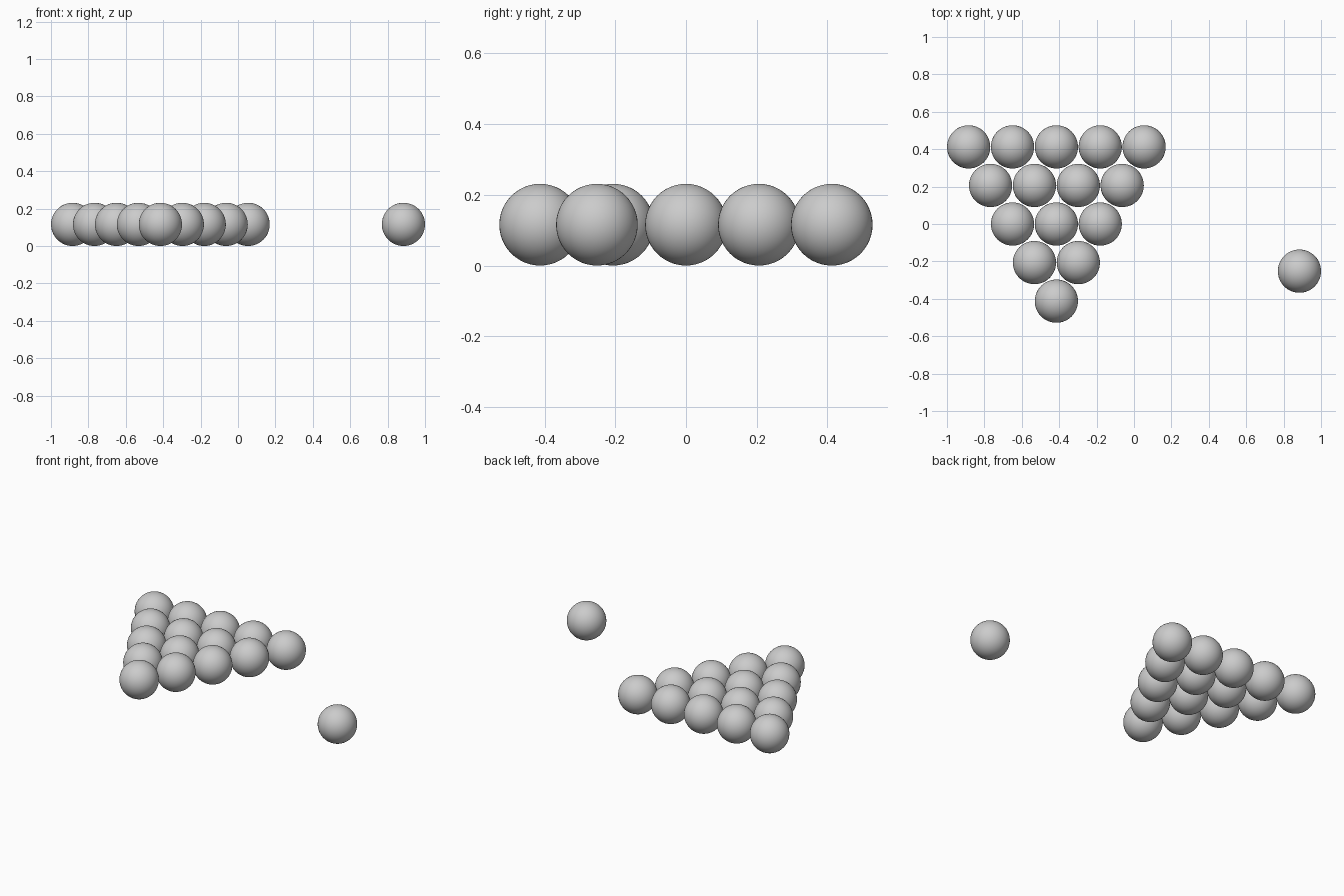
import bpy

if "Cube" in bpy.data.objects:
    bpy.data.objects.remove(bpy.data.objects["Cube"])

RADIUS = 0.1155
STEP_X = 0.2345      # spacing inside a row
STEP_Y = 0.2062      # spacing between rows
CENTRE_X = -0.415
APEX_Y = -0.4125


def ball(name, x, y):
    bpy.ops.mesh.primitive_uv_sphere_add(
        segments=48, ring_count=24, radius=RADIUS, location=(x, y, RADIUS))
    obj = bpy.context.object
    obj.name = name
    bpy.ops.object.shade_smooth()


# Triangular rack of fifteen balls, apex towards the front
for row in range(5):
    for i in range(row + 1):
        ball(f"rack_ball_{row + 1}_{i + 1}",
             CENTRE_X + (i - row / 2) * STEP_X,
             APEX_Y + row * STEP_Y)

# Lone cue ball
ball("cue_ball", 1 - RADIUS, -0.252)
